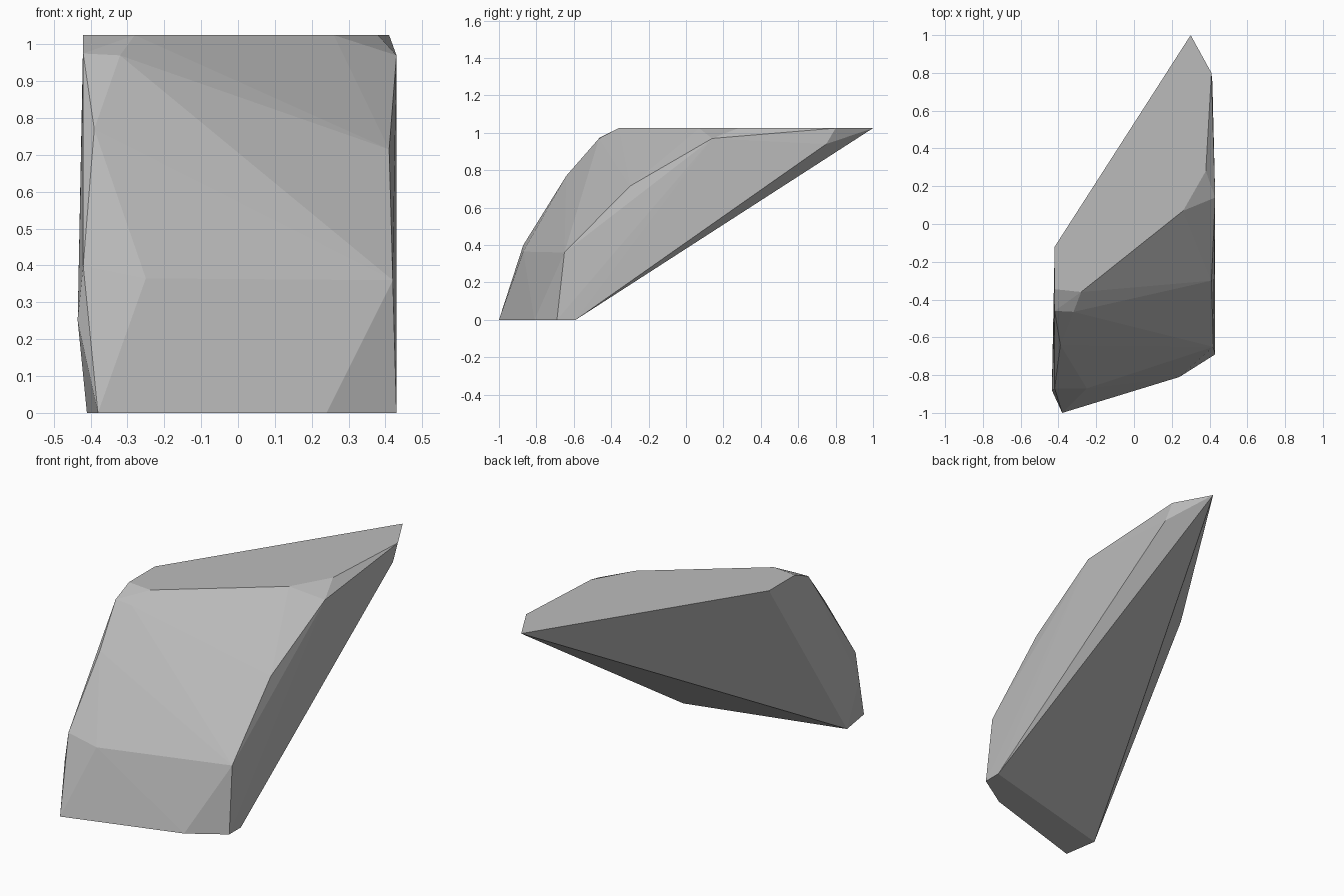
import bpy
import bmesh

# Remove the default cube
default_cube = bpy.data.objects.get("Cube")
if default_cube:
    bpy.data.objects.remove(default_cube, do_unlink=True)

TOP = 1.025

# Flat base outline and flat top outline, as (x, y)
base_outline = [(-.38, -1), (.24, -.81), (.43, -.69), (.43, -.59), (-.41, -.81)]
top_outline = [(.3, 1), (.41, .8), (.38, .28), (.26, .07),
               (-.28, -.36), (-.42, -.345), (-.42, -.12)]

# Chipped corners between base and top, as (x, y, z)
left_chips = [(.42, -.65, .36), (.41, -.3, .715), (.43, .14, .97), (.415, .75, .94)]
front_chips = [(-.25, -.87, .365), (-.32, -.465, .97)]
right_chips = [(-.435, -.88, .25), (-.42, -.87, .4), (-.39, -.64, .77), (-.42, -.46, .975)]


def make_material(name, color):
    material = bpy.data.materials.new(name)
    material.use_nodes = True
    material.diffuse_color = color
    shader = material.node_tree.nodes["Principled BSDF"]
    shader.inputs["Base Color"].default_value = color
    shader.inputs["Roughness"].default_value = .9
    return material


def make_rock(name, points, material):
    """Wrap a faceted convex shell around the corner points."""
    bm = bmesh.new()
    for point in points:
        bm.verts.new(point)
    hull = bmesh.ops.convex_hull(bm, input=bm.verts[:])
    loose = [v for v in bm.verts if not v.link_faces]
    bmesh.ops.delete(bm, geom=loose, context='VERTS')
    # Merge the triangles of the flat top and base
    bmesh.ops.dissolve_limit(bm, angle_limit=.005, verts=bm.verts[:], edges=bm.edges[:])
    bmesh.ops.recalc_face_normals(bm, faces=bm.faces[:])
    for face in bm.faces:
        face.smooth = False
    mesh = bpy.data.meshes.new(name)
    bm.to_mesh(mesh)
    bm.free()
    mesh.materials.append(material)
    rock = bpy.data.objects.new(name, mesh)
    bpy.context.scene.collection.objects.link(rock)
    return rock


# Single leaning boulder
stone_grey = make_material("stone grey", (.5, .5, .5, 1))
corners = [(x, y, 0) for x, y in base_outline]
corners += [(x, y, TOP) for x, y in top_outline]
corners += left_chips + front_chips + right_chips
make_rock("leaning_rock", corners, stone_grey)
